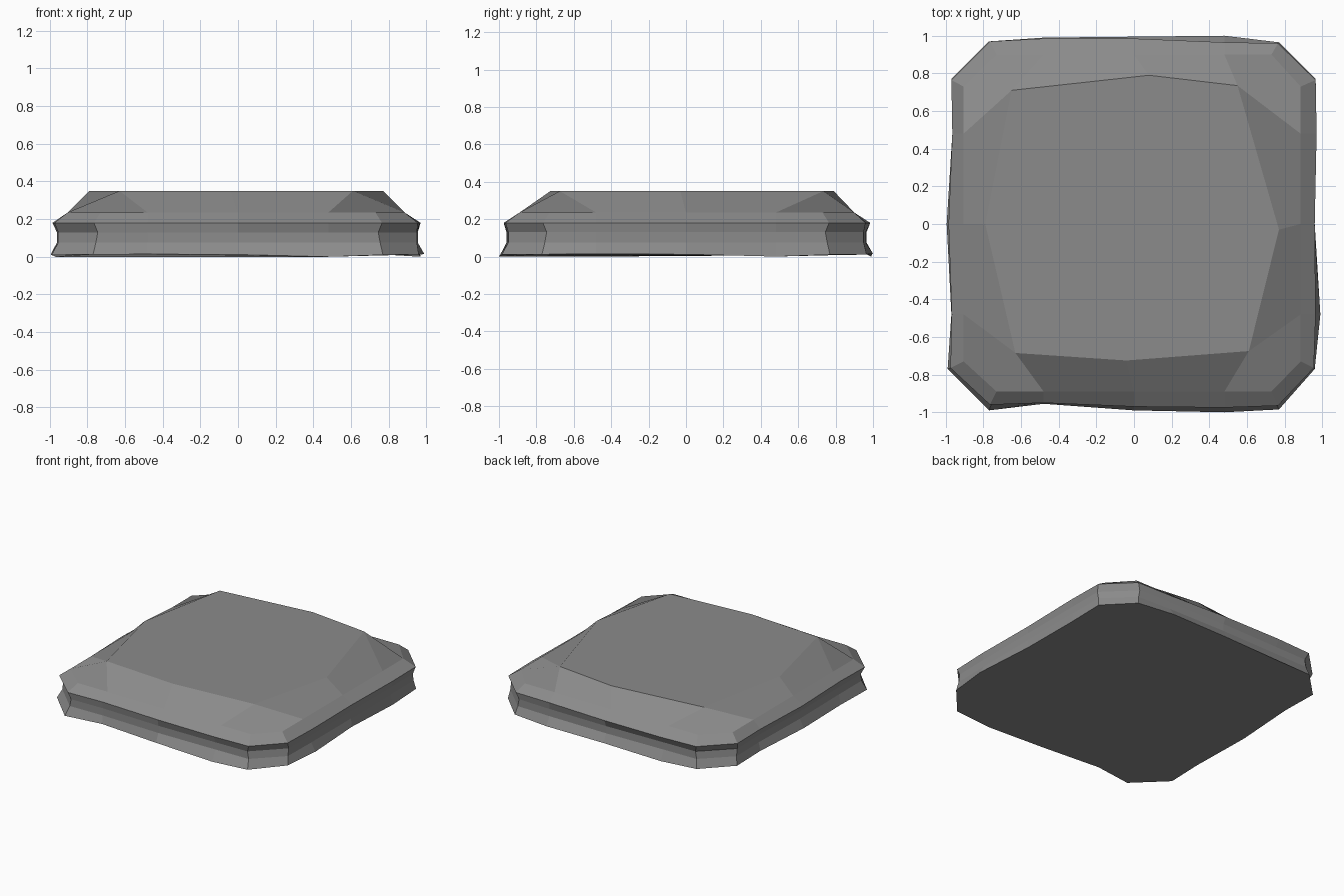
import bpy, bmesh
from mathutils import Matrix, Vector
from math import pi

if "Cube" in bpy.data.objects:
    bpy.data.objects.remove(bpy.data.objects["Cube"])

# Distance of the wall from the centre along each side: front, right, back, left
FOOT = [(.99, .955, .99, 1.0, .985), (.96, .99, .96, .97, .965),
        (.965, 1.0, .995, .99, .97), (.97, .965, .995, .97, .99)]
RIM = [(.96, .95, .97, .975, .965), (.955, .965, .96, .97, .965),
       (.96, .965, .985, .985, .97), (.97, .965, .985, .968, .975)]
WAIST = [(.95, .945, .96, .955, .95), (.95, .955, .955, .955, .955),
         (.95, .96, .965, .955, .95), (.955, .95, .962, .955, .955)]
SHOULDER = [(.89,) * 5, (.885,) * 5, (.9,) * 5, (.905,) * 5]
# Crown outline: corner, then middle, for each side in turn
CROWN = [(-.63, -.685), (-.04, -.725), (.61, -.675), (.77, -.03),
         (.55, .735), (.08, .79), (-.65, .71), (-.79, 0)]
FOOT_Z = (.012, .014, .012, .0, .01)


def side_ring(bm, depths, z, corner):
    """Twenty points around a square with clipped corners."""
    ring = []
    for side, row in enumerate(depths):
        turn = Matrix.Rotation(side * pi / 2, 3, 'Z')
        for i, (u, d) in enumerate(zip((-corner, -.48, 0, .48, corner), row)):
            h = z[i] if isinstance(z, tuple) else z
            ring.append(bm.verts.new(turn @ Vector((u, -d, h))))
    return ring


bm = bmesh.new()
rings = [side_ring(bm, FOOT, FOOT_Z, .77),
         side_ring(bm, WAIST, .075, .755),
         side_ring(bm, WAIST, .13, .745),
         side_ring(bm, RIM, .18, .765),
         side_ring(bm, SHOULDER, .235, .73)]

# Walls between the rings
for low, high in zip(rings, rings[1:]):
    for i in range(20):
        j = (i + 1) % 20
        bm.faces.new((low[i], low[j], high[j], high[i]))

# Sloping facets from the shoulder to the crown: one per corner, two per side
crown = [bm.verts.new((x, y, .35)) for x, y in CROWN]
top = rings[-1]
for s in range(4):
    a, b, c = (crown[(2 * s + k) % 8] for k in range(3))
    bm.faces.new([top[5 * s + k] for k in (-2, -1, 0, 1)] + [a])
    bm.faces.new((top[5 * s + 1], top[5 * s + 2], b, a))
    bm.faces.new((top[5 * s + 2], top[5 * s + 3], c, b))

# Crown and underside
bm.faces.new(crown)
bm.faces.new(rings[0][::-1])
bmesh.ops.recalc_face_normals(bm, faces=bm.faces)

mesh = bpy.data.meshes.new("stone_slab")
bm.to_mesh(mesh)
bm.free()
slab = bpy.data.objects.new("stone_slab", mesh)
bpy.context.collection.objects.link(slab)

# Dark grey stone
stone = bpy.data.materials.new("dark_stone")
stone.diffuse_color = (.26, .26, .26, 1)
stone.use_nodes = True
stone.node_tree.nodes["Principled BSDF"].inputs["Base Color"].default_value = stone.diffuse_color
mesh.materials.append(stone)
